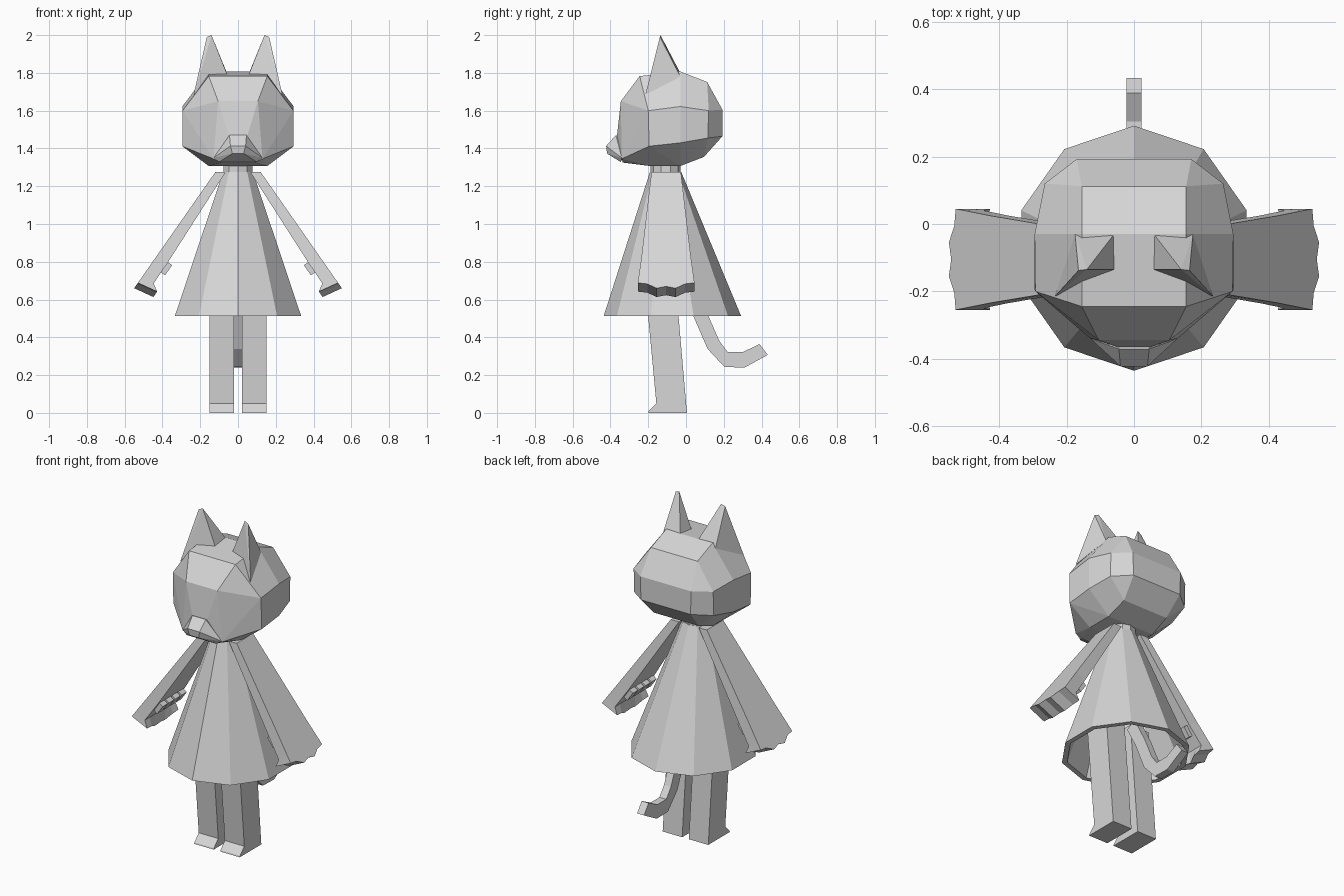
import bpy, bmesh
from math import sin, cos, pi

cube = bpy.data.objects.get("Cube")
if cube:
    bpy.data.objects.remove(cube, do_unlink=True)

# One plain grey for everything
grey = bpy.data.materials.new("light_grey")
grey.use_nodes = True
grey.diffuse_color = (0.68, 0.68, 0.68, 1)
grey.node_tree.nodes["Principled BSDF"].inputs["Base Color"].default_value = grey.diffuse_color


def finish(name, bm):
    """Turn a bmesh into a flat shaded object."""
    bmesh.ops.recalc_face_normals(bm, faces=bm.faces)
    mesh = bpy.data.meshes.new(name)
    bm.to_mesh(mesh)
    bm.free()
    mesh.materials.append(grey)
    obj = bpy.data.objects.new(name, mesh)
    bpy.context.collection.objects.link(obj)
    return obj


def hull(name, points, symmetric=False, side=1):
    """Convex faceted solid around the points, optionally mirrored in x."""
    bm = bmesh.new()
    for x, y, z in points:
        bm.verts.new((side * x, y, z))
        if symmetric:
            bm.verts.new((-x, y, z))
    result = bmesh.ops.convex_hull(bm, input=bm.verts)
    loose = set(result["geom_interior"]) | set(result["geom_unused"])
    loose = [v for v in loose if isinstance(v, bmesh.types.BMVert)]
    bmesh.ops.delete(bm, geom=loose, context="VERTS")
    bmesh.ops.dissolve_limit(bm, angle_limit=0.03, verts=bm.verts, edges=bm.edges)
    return finish(name, bm)


def slab(name, outline, x_min, x_max):
    """Side outline in y, z extruded along x."""
    bm = bmesh.new()
    face = bm.faces.new([bm.verts.new((x_min, y, z)) for y, z in outline])
    extruded = bmesh.ops.extrude_face_region(bm, geom=[face])["geom"]
    moved = [v for v in extruded if isinstance(v, bmesh.types.BMVert)]
    bmesh.ops.translate(bm, verts=moved, vec=(x_max - x_min, 0, 0))
    return finish(name, bm)


def skin(bm, rings):
    """Join consecutive closed rings with quads."""
    for first, second in zip(rings, rings[1:]):
        count = len(first)
        for i in range(count):
            j = (i + 1) % count
            bm.faces.new((first[i], first[j], second[j], second[i]))


def lathe(name, sections, sides=10):
    """Elliptic rings given as centre y, height, x radius, y radius."""
    bm = bmesh.new()
    rings = []
    for centre, height, rx, ry in sections:
        angles = [2 * pi * i / sides for i in range(sides)]
        rings.append([bm.verts.new((rx * sin(a), centre - ry * cos(a), height))
                      for a in angles])
    skin(bm, rings)
    bm.faces.new(rings[0])
    bm.faces.new(rings[-1])
    return finish(name, bm)


def arm_point(along, out, y):
    """Position on the slanted arm: distance from shoulder, offset outward."""
    return (0.12 + 0.573 * along + 0.82 * out, y, 1.275 - 0.82 * along + 0.573 * out)


ARM_Y = -0.105


def arm(name, side):
    """Flat flared arm ending in a scalloped paw."""
    bm = bmesh.new()
    # distance, inner depth, half width, scallop strength
    rows = [(0, -0.045, 0.078, 0), (0.54, -0.068, 0.13, 0),
            (0.67, -0.07, 0.145, 0), (0.75, -0.11, 0.15, 1)]
    scallop = [-0.035, -0.028, 0, -0.012, 0, -0.028, -0.035]
    rings = []
    for along, depth, half, strength in rows:
        columns = [(along + strength * dip, ARM_Y + half * (i - 3) / 3)
                   for i, dip in enumerate(scallop)]
        ring = [arm_point(s, 0, y) for s, y in columns]
        inner_shift = 0.02 * strength + (0.03 if along == 0 else 0)
        ring += [arm_point(s - inner_shift, depth, y) for s, y in reversed(columns)]
        rings.append([bm.verts.new((side * x, y, z)) for x, y, z in ring])
    skin(bm, rings)
    for ring in (rings[0], rings[-1]):
        for i in range(len(scallop) - 1):
            bm.faces.new((ring[i], ring[i + 1], ring[-2 - i], ring[-1 - i]))
    return finish(name, bm)


# Dress: open, thick-walled cone
lathe("dress", [(-0.108, 1.275, 0.083, 0.083), (-0.072, 0.512, 0.352, 0.364),
                (-0.072, 0.512, 0.322, 0.334), (-0.106, 1.22, 0.07, 0.07)])

# Neck
lathe("neck", [(-0.108, 1.25, 0.08, 0.08), (-0.108, 1.33, 0.08, 0.08)])

# Head: faceted skull
hull("head", [
    (0.155, -0.245, 1.783), (0.155, -0.03, 1.807), (0.155, 0.112, 1.752),   # crown
    (0.293, -0.2, 1.6), (0.295, -0.03, 1.622),                              # temples
    (0.265, 0.12, 1.6), (0.17, 0.193, 1.605),                               # upper back
    (0.295, -0.195, 1.412), (0.295, -0.03, 1.43),                           # cheeks
    (0.265, 0.115, 1.455), (0.165, 0.193, 1.465),                           # lower back
    (0.155, -0.19, 1.307), (0.155, -0.03, 1.307), (0.15, 0.095, 1.355),     # underside
    (0.105, -0.345, 1.65), (0.13, -0.34, 1.345), (0.09, -0.335, 1.325),     # face
    (0.05, -0.365, 1.47)], symmetric=True)

# Short muzzle with a blunt nose
hull("muzzle", [(0.045, -0.371, 1.47), (0.04, -0.423, 1.413), (0.03, -0.418, 1.373),
                (0.13, -0.34, 1.35), (0.1, -0.345, 1.328), (0.05, -0.3, 1.44)],
     symmetric=True)

for side, label in ((1, "left"), (-1, "right")):
    # Ear
    hull(label + "_ear", [(0.055, -0.025, 1.79), (0.055, -0.135, 1.785),
                          (0.235, -0.215, 1.685), (0.175, -0.03, 1.78),
                          (0.14, -0.135, 2), (0.165, -0.138, 1.99)], side=side)

    # Arm with a row of finger tips curled on its inner face
    arm(label + "_arm", side)
    for finger in range(4):
        y = ARM_Y + 0.06 * (finger - 1.5)
        corners = [arm_point(s, n, y + w) for s in (0.535, 0.6)
                   for n in (-0.05, -0.095) for w in (-0.024, 0.024)]
        hull(label + "_finger_" + str(finger + 1), corners, side=side)

    # Leg with a small sloped toe
    ends = sorted((side * 0.022, side * 0.152))
    slab(label + "_leg", [(-0.2, 0), (0.005, 0), (-0.056, 0.7),
                          (-0.218, 0.7), (-0.157, 0.05), (-0.198, 0.008)], *ends)

# Tail curling up at the end
slab("tail", [(0.03, 0.68), (0.12, 0.51), (0.177, 0.38), (0.22, 0.323), (0.304, 0.323),
              (0.389, 0.365), (0.433, 0.307), (0.31, 0.24), (0.204, 0.243),
              (0.114, 0.339), (0.04, 0.51), (-0.03, 0.64)], -0.023, 0.023)
